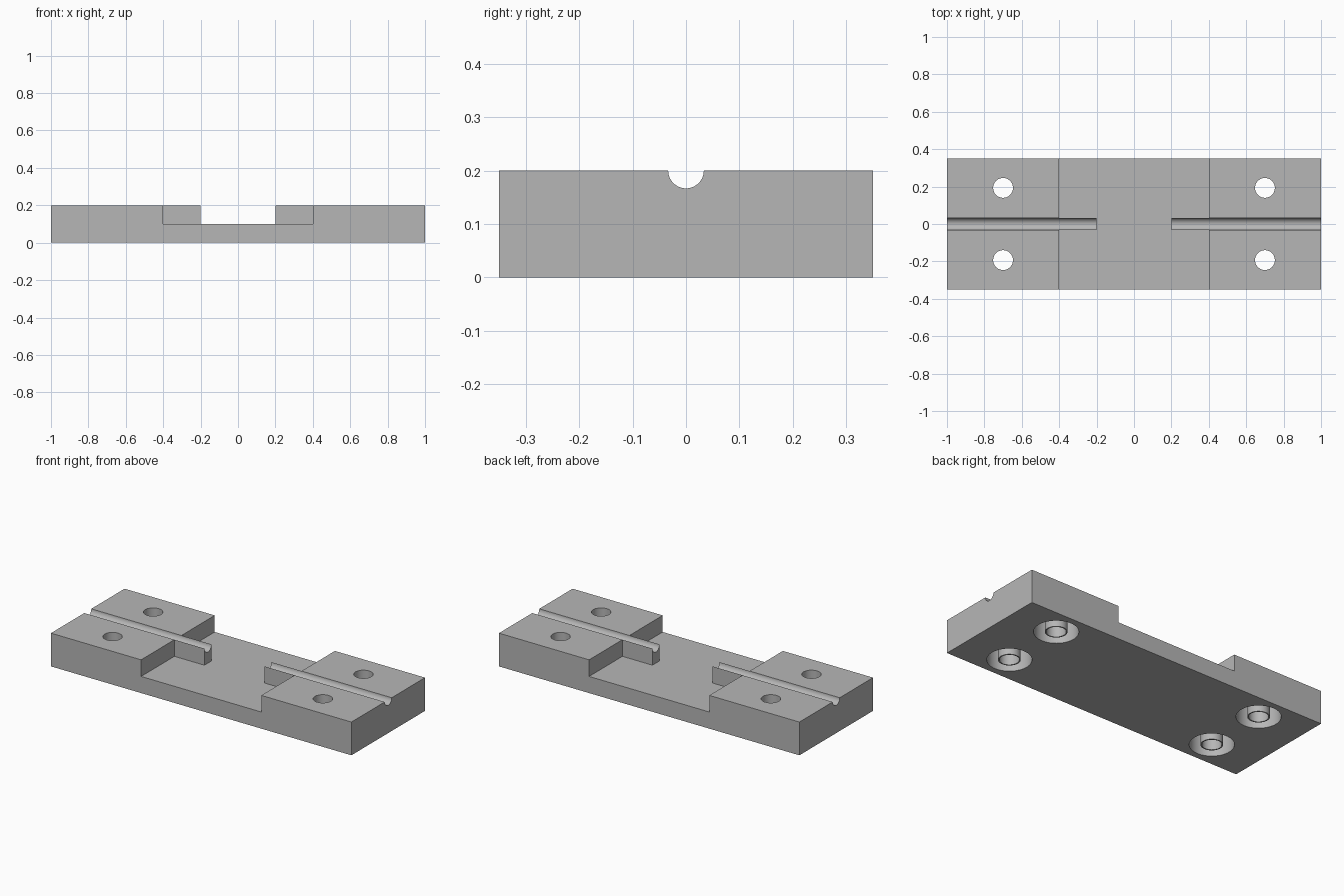
import bpy, bmesh, math
from mathutils import Matrix

if "Cube" in bpy.data.objects:
    bpy.data.objects.remove(bpy.data.objects["Cube"], do_unlink=True)

LENGTH, WIDTH, HEIGHT = 2.0, 0.7, 0.2
FLOOR = 0.1          # height of the central recess
STEP, TIP = 0.4, 0.2  # block inner face, rib end
GROOVE_R = 0.0333
HOLE_R, BORE_R, SLEEVE_R, BORE_DEPTH = 0.053, 0.12, 0.06, 0.13
HOLES = [(x, y) for x in (-0.7, 0.7) for y in (-0.193, 0.193)]

grey = bpy.data.materials.new("plain grey")
grey.use_nodes = True
colour = (0.47, 0.47, 0.47, 1)
grey.diffuse_color = colour
grey.node_tree.nodes["Principled BSDF"].inputs["Base Color"].default_value = colour


def finish(name, bm):
    bmesh.ops.recalc_face_normals(bm, faces=bm.faces)
    mesh = bpy.data.meshes.new(name)
    bm.to_mesh(mesh)
    bm.free()
    mesh.materials.append(grey)
    obj = bpy.data.objects.new(name, mesh)
    bpy.context.collection.objects.link(obj)
    return obj


def extrude(name, points, offset):
    bm = bmesh.new()
    face = bm.faces.new([bm.verts.new(p) for p in points])
    result = bmesh.ops.extrude_face_region(bm, geom=[face], use_keep_orig=True)
    verts = [v for v in result["geom"] if isinstance(v, bmesh.types.BMVert)]
    bmesh.ops.translate(bm, verts=verts, vec=offset)
    return finish(name, bm)


def cylinders(name, radius, bottom, top):
    bm = bmesh.new()
    for x, y in HOLES:
        bmesh.ops.create_cone(bm, cap_ends=True, segments=64, radius1=radius,
                              radius2=radius, depth=top - bottom,
                              matrix=Matrix.Translation((x, y, (top + bottom) / 2)))
    return finish(name, bm)


def cut(obj, cutter):
    mod = obj.modifiers.new("cut", "BOOLEAN")
    mod.operation = "DIFFERENCE"
    mod.solver = "EXACT"
    mod.object = cutter
    bpy.context.view_layer.objects.active = obj
    bpy.ops.object.modifier_apply(modifier=mod.name)
    bpy.data.objects.remove(cutter, do_unlink=True)


def arc(x, steps=32):
    angles = [math.pi + math.pi * i / steps for i in range(steps + 1)]
    return [(x, GROOVE_R * math.cos(a), HEIGHT + GROOVE_R * math.sin(a)) for a in angles]


# Base plate with a raised block at each end
half = LENGTH / 2
outline = [(-half, 0), (half, 0), (half, HEIGHT), (STEP, HEIGHT),
           (STEP, FLOOR), (-STEP, FLOOR), (-STEP, HEIGHT), (-half, HEIGHT)]
base = extrude("base_plate", [(x, -WIDTH / 2, z) for x, z in outline], (0, WIDTH, 0))

# Round wire groove along the top
rim = [(-half - 0.1, s * GROOVE_R, HEIGHT + 0.1) for s in (1, -1)]
cut(base, extrude("groove_cutter", arc(-half - 0.1) + rim, (LENGTH + 0.2, 0, 0)))

# Bolt holes, counterbored from below
cut(base, cylinders("bore_cutter", BORE_R, -0.1, BORE_DEPTH))
cut(base, cylinders("hole_cutter", HOLE_R, -0.1, HEIGHT + 0.1))

# Thin sleeves standing inside the counterbores
sleeves = cylinders("hole_sleeves", SLEEVE_R, 0, BORE_DEPTH)
cut(sleeves, cylinders("sleeve_cutter", HOLE_R, -0.1, HEIGHT))

# Grooved ribs reaching into the recess
parts = [base, sleeves]
for name, side in (("left_rib", 1), ("right_rib", -1)):
    foot = [(side * STEP, s * GROOVE_R, FLOOR) for s in (1, -1)]
    parts.append(extrude(name, arc(side * STEP) + foot, (side * (TIP - STEP), 0, 0)))

# Smooth round walls, keep the edges sharp
bpy.ops.object.select_all(action="DESELECT")
for part in parts:
    part.select_set(True)
bpy.context.view_layer.objects.active = base
bpy.ops.object.shade_smooth_by_angle(angle=math.radians(30))
